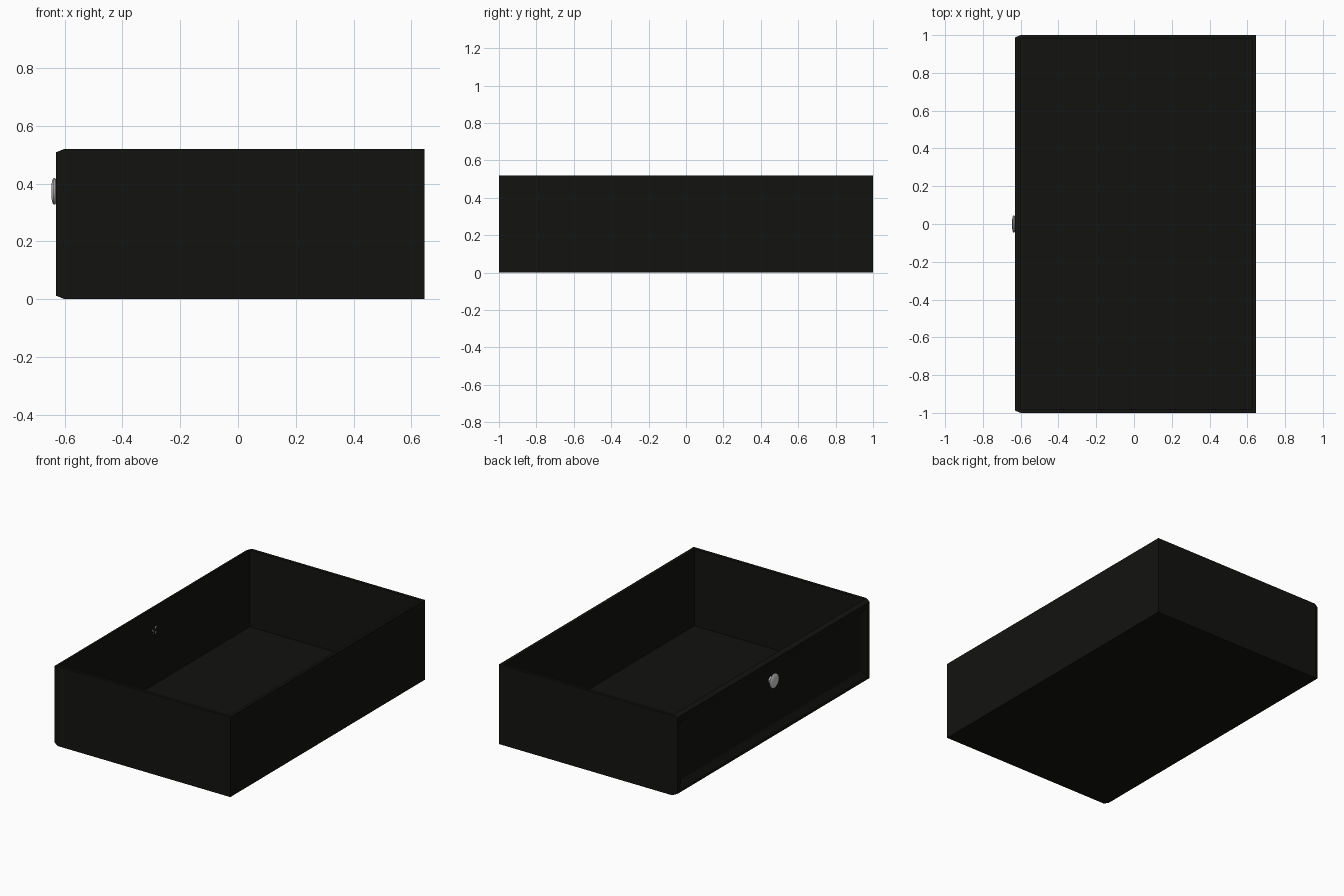
import bpy, bmesh, math

if "Cube" in bpy.data.objects:
    bpy.data.objects.remove(bpy.data.objects["Cube"])

black = bpy.data.materials.new("black_paint")
black.diffuse_color = (0.006, 0.006, 0.005, 1)
black.use_nodes = True
black.node_tree.nodes["Principled BSDF"].inputs["Base Color"].default_value = black.diffuse_color

H, XB, XF, T = 0.52, 0.645, -0.60, 0.02   # height, back, front joint, wall thickness


def finish(name, bm, mat=None):
    bmesh.ops.recalc_face_normals(bm, faces=bm.faces)
    me = bpy.data.meshes.new(name)
    bm.to_mesh(me)
    bm.free()
    ob = bpy.data.objects.new(name, me)
    bpy.context.collection.objects.link(ob)
    if mat:
        me.materials.append(mat)
    return ob


def box(name, x0, x1, y0, y1, z0, z1):
    bm = bmesh.new()
    bmesh.ops.create_cube(bm, size=1)
    for v in bm.verts:
        v.co.x = x1 if v.co.x > 0 else x0
        v.co.y = y1 if v.co.y > 0 else y0
        v.co.z = z1 if v.co.z > 0 else z0
    return finish(name, bm, black)


# Tray walls and floor
box("floor", XF, XB - T, -1 + T, 1 - T, 0, T)
box("back_wall", XB - T, XB, -1, 1, 0, H)
for side, s in (("left", 1), ("right", -1)):
    box(side + "_wall", XF, XB - T, min(s, s * (1 - T)), max(s, s * (1 - T)), 0, H)

# Front panel: chamfered rim around a sunken field, as (x, inset) rings
bm = bmesh.new()
rings = []
for x, d in ((XF, 0), (-0.63, 0.012), (-0.63, 0.035), (-0.61, 0.075)):
    rings.append([bm.verts.new((x, y, z)) for y, z in
                  ((-1 + d, d), (1 - d, d), (1 - d, H - d), (-1 + d, H - d))])
for a, b in zip(rings, rings[1:]):
    for i in range(4):
        j = (i + 1) % 4
        bm.faces.new((a[i], a[j], b[j], b[i]))
bm.faces.new(rings[0])
bm.faces.new(rings[-1])
finish("front_panel", bm, black)

# Turned knob: (x, radius) profile spun about the x axis
bm = bmesh.new()
profile = [(-0.600, 0), (-0.600, 0.025), (-0.613, 0.022), (-0.622, 0.023), (-0.629, 0.040),
           (-0.633, 0.046), (-0.638, 0.046), (-0.642, 0.040), (-0.645, 0.025), (-0.646, 0)]
vs = [bm.verts.new((x, 0, r)) for x, r in profile]
es = [bm.edges.new(p) for p in zip(vs, vs[1:])]
bmesh.ops.spin(bm, geom=vs + es, cent=(0, 0, 0), axis=(1, 0, 0),
               angle=math.tau, steps=32, use_duplicate=False)
bmesh.ops.remove_doubles(bm, verts=bm.verts, dist=1e-5)
knob = finish("knob", bm)
knob.location.z = 0.373
bpy.context.view_layer.objects.active = knob
knob.select_set(True)
bpy.ops.object.shade_smooth_by_angle(angle=math.radians(40))
